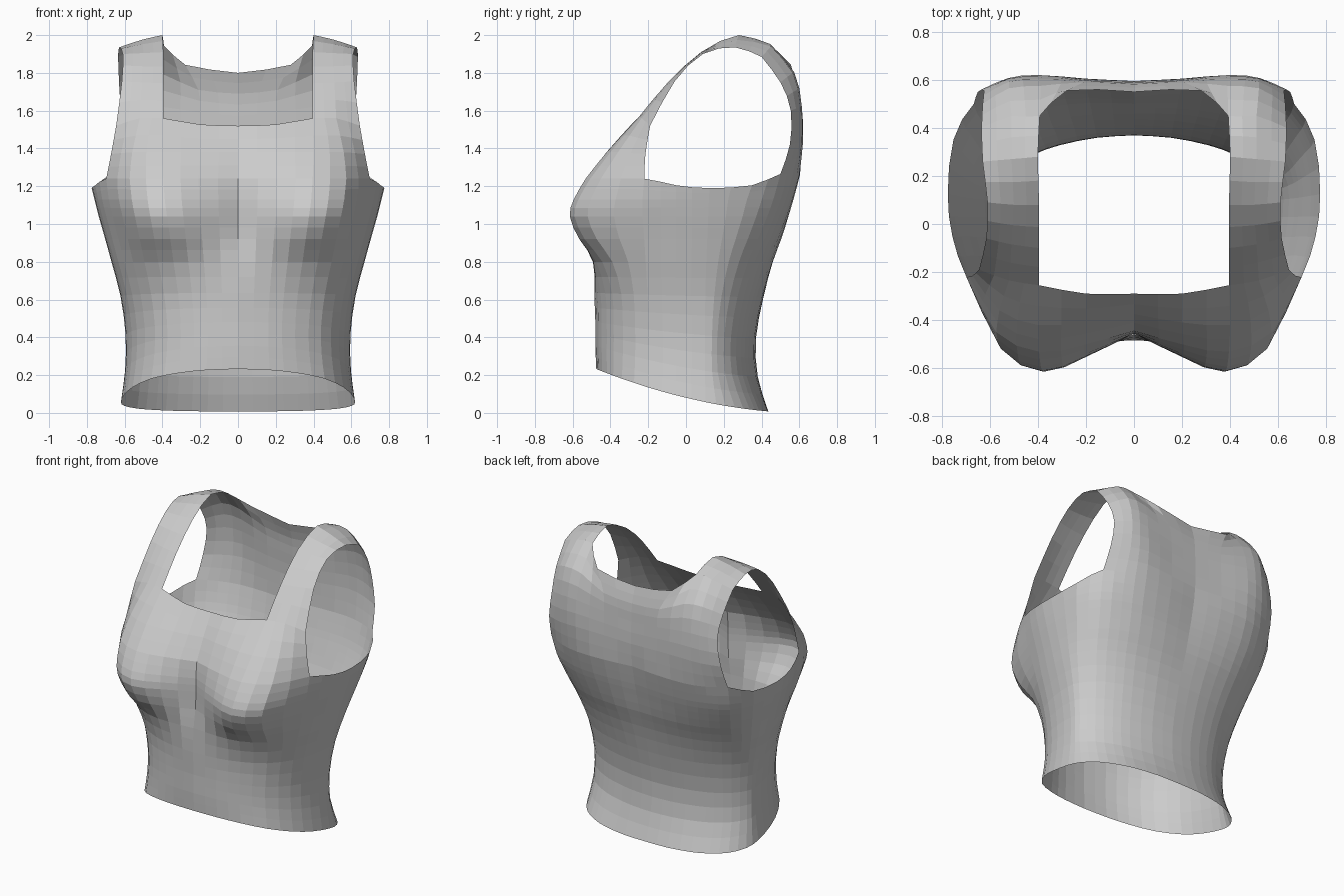
import bpy, bmesh
from math import sqrt
from mathutils import Vector

if "Cube" in bpy.data.objects:
    bpy.data.objects.remove(bpy.data.objects["Cube"])

# Canonical half section (x fraction, y fraction), centre front round to centre back
SECTION = [(0, -1), (.27, -.98), (.51, -.92), (.74, -.8), (.9, -.56), (.975, -.28),
           (1, .05), (.97, .5), (.86, .8), (.7, .93), (.52, 1), (.26, 1), (0, .96)]
BULGE = [0, .53, 1, .88, .12] + [0] * 8
MID_Y = .1

# Torso levels: height, hem tilt, half width, front y, chest bulge, back y, roundness
LEVELS = [(.08, 1, .62, -.475, 0, .44, .7), (.24, .75, .598, -.48, 0, .38, 1),
          (.42, .4, .595, -.48, 0, .37, 1), (.62, .1, .622, -.485, 0, .412, .85),
          (.80, 0, .67, -.48, .05, .465, .6), (.92, 0, .703, -.46, .155, .51, .4),
          (1.04, 0, .737, -.455, .207, .545, .2), (1.13, 0, .76, -.455, .185, .57, .1),
          (1.24, 0, .775, -.445, .13, .6, 0)]
ARMHOLE_DROP = {5: -.035, 6: -.05, 7: -.035, 8: .025, 9: .02, 10: .02, 11: .02, 12: .02}


def level(z, tilt, w, yf, bulge, yb, rnd):
    row = []
    for (u, v), b in zip(SECTION, BULGE):
        # Blend the boxy section towards an ellipse at the waist
        oval = sqrt(1 - u * u)
        if v < 0:
            v += (-oval - v) * rnd * .4
            y = MID_Y + v * (MID_Y - yf) - b * bulge
        else:
            v += (oval - v) * rnd
            y = MID_Y + v * (yb - MID_Y)
        row.append(Vector((u * w, y, z + tilt * (-.24 * y + .17 * y * y))))
    return row


def smooth(pts, n=2):
    """Points along a smooth curve through pts, n steps per span."""
    p = [2 * pts[0] - pts[1]] + pts + [2 * pts[-1] - pts[-2]]
    out = []
    for a, b, c, d in zip(p, p[1:], p[2:], p[3:]):
        for k in range(n):
            t = k / n
            out.append(.5 * (2 * b + (c - a) * t + (2 * a - 5 * b + 4 * c - d) * t * t
                             + (3 * b - a - 3 * c + d) * t ** 3))
    return out + [pts[-1]]


def patch(bm, rows):
    """Add a smooth grid through the control rows."""
    cols = [smooth(list(c)) for c in zip(*[smooth(r) for r in rows])]
    grid = [[bm.verts.new(p) for p in c] for c in cols]
    for a, b in zip(grid, grid[1:]):
        for i in range(len(a) - 1):
            bm.faces.new((a[i], b[i], b[i + 1], a[i + 1]))


def vecs(*pts):
    return [Vector(p) for p in pts]


bm = bmesh.new()

# Torso, hem to armholes
torso = [level(*l) for l in LEVELS]
for i, dz in ARMHOLE_DROP.items():
    torso[-1][i].z += dz
patch(bm, torso)
top = torso[-1]

# Front panel up to the square neckline
neck_front = vecs((0, -.29, 1.52), (.2, -.29, 1.527), (.395, -.255, 1.56),
                  (.52, -.235, 1.56), (.645, -.19, 1.52))
chest = vecs((0, -.375, 1.38), (.2, -.41, 1.38), (.4, -.42, 1.38),
             (.56, -.36, 1.38), (.672, -.215, 1.37))
patch(bm, [top[:5], chest, neck_front])

# Back panel up to the curved neckline
neck_back = vecs((.635, .4, 1.885), (.51, .45, 1.94), (.392, .45, 1.945),
                 (.28, .555, 1.843), (0, .55, 1.8))
patch(bm, [top[8:],
           vecs((.65, .55, 1.42), (.53, .6, 1.43), (.4, .62, 1.44), (.2, .605, 1.43), (0, .595, 1.42)),
           vecs((.625, .555, 1.6), (.52, .605, 1.62), (.4, .613, 1.62), (.2, .6, 1.59), (0, .59, 1.57)),
           vecs((.63, .5, 1.75), (.52, .565, 1.8), (.39, .575, 1.79), (.21, .59, 1.71), (0, .582, 1.69)),
           neck_back])

# Shoulder strap, inner to outer edge
patch(bm, [neck_front[2:],
           vecs((.395, -.1, 1.745), (.51, -.085, 1.75), (.615, -.06, 1.755)),
           vecs((.395, .08, 1.91), (.5, .08, 1.905), (.61, .09, 1.9)),
           vecs((.4, .28, 2.0), (.51, .27, 1.975), (.63, .26, 1.935)),
           neck_back[2::-1]])

# Weld the patches and mirror to the other half
bmesh.ops.remove_doubles(bm, verts=bm.verts[:], dist=.015)
bmesh.ops.mirror(bm, geom=bm.verts[:] + bm.edges[:] + bm.faces[:], axis='X', merge_dist=.002)
bmesh.ops.recalc_face_normals(bm, faces=bm.faces[:])
me = bpy.data.meshes.new("tank_top")
bm.to_mesh(me)
bm.free()
bpy.context.collection.objects.link(bpy.data.objects.new("tank_top", me))
